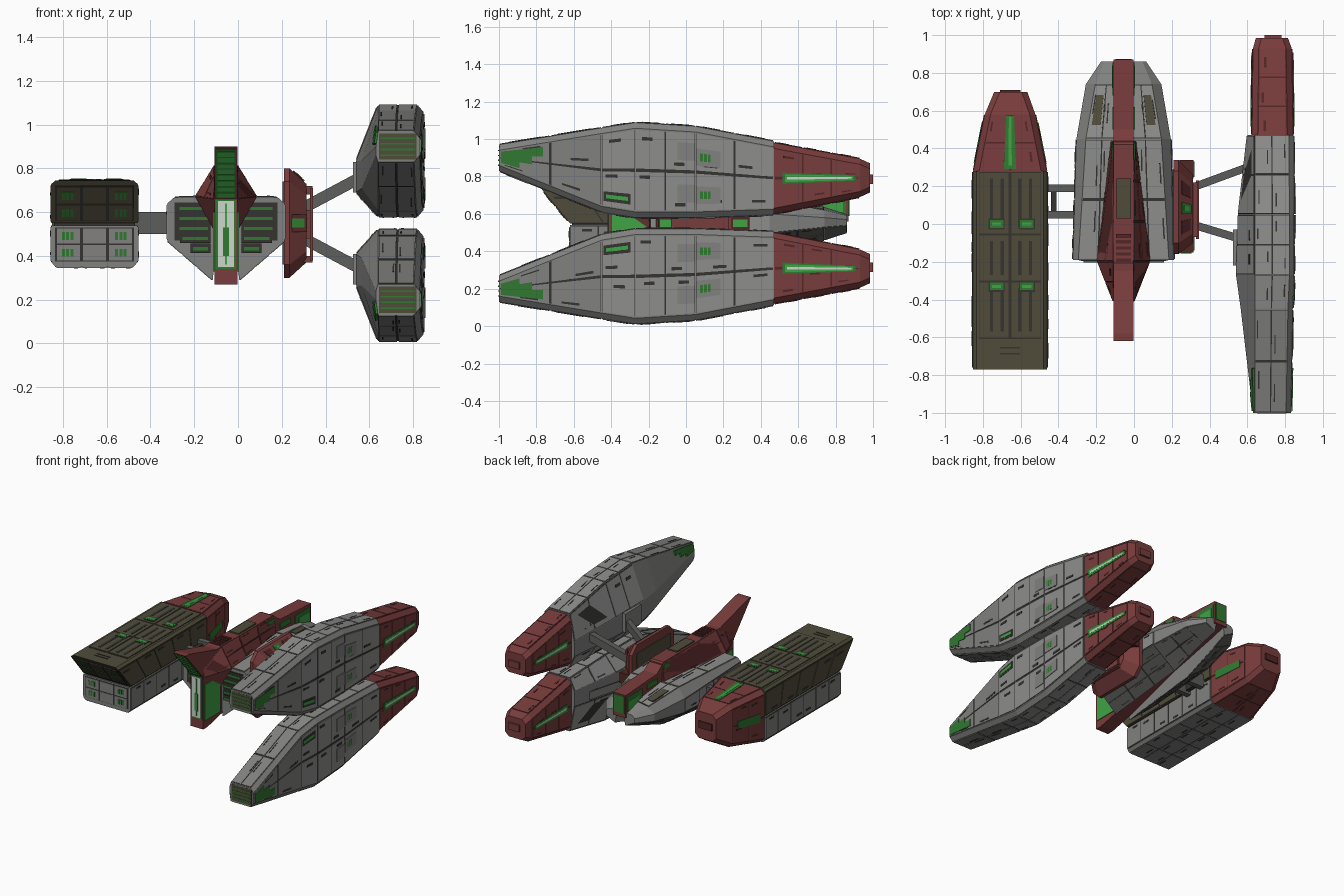
import bpy, bmesh, math, random
from mathutils import Vector as V

if "Cube" in bpy.data.objects:
    bpy.data.objects.remove(bpy.data.objects["Cube"])
random.seed(4)

def mat(name, r, g, b):
    m = bpy.data.materials.new(name)
    m.diffuse_color = (r, g, b, 1)
    m.use_nodes = True
    m.node_tree.nodes["Principled BSDF"].inputs["Base Color"].default_value = m.diffuse_color
    return m

GRAY = mat("hull_gray", .22, .22, .215)
LIGHT = mat("panel_gray", .27, .27, .265)
DGRAY = mat("dark_gray", .11, .11, .105)
DARK = mat("seam_dark", .035, .034, .03)
RED = mat("dull_red", .19, .045, .045)
DRED = mat("deep_red", .085, .02, .02)
OLIVE = mat("olive", .08, .073, .043)
GREEN = mat("green", .03, .19, .03)
BRIGHT = mat("bright_green", .05, .37, .06)
PALE = mat("pale_white", .6, .68, .6)

def make(name, verts, faces, m):
    me = bpy.data.meshes.new(name)
    me.from_pydata([tuple(v) for v in verts], [], faces)
    bm = bmesh.new()
    bm.from_mesh(me)
    bmesh.ops.recalc_face_normals(bm, faces=bm.faces)
    bm.to_mesh(me)
    bm.free()
    me.materials.append(m)
    o = bpy.data.objects.new(name, me)
    bpy.context.collection.objects.link(o)

def loft(name, rings, m):
    """Capped skin through rings; returns quads[segment][edge] for detailing."""
    n = len(rings[0])
    verts = [V(p) for r in rings for p in r]
    faces = [tuple(range(n)), tuple(range(len(verts) - n, len(verts)))]
    quads = []
    for i in range(len(rings) - 1):
        a, b = i * n, i * n + n
        ctr = sum(verts[a:b + n], V()) / (2 * n)
        row = []
        for k in range(n):
            j = (k + 1) % n
            f = (a + k, a + j, b + j, b + k)
            faces.append(f)
            row.append([verts[q] for q in f] + [ctr])
        quads.append(row)
    make(name, verts, faces, m)
    return quads

def box(name, x0, x1, y0, y1, z0, z1, m):
    loft(name, [[(x, y0, z0), (x, y1, z0), (x, y1, z1), (x, y0, z1)] for x in (x0, x1)], m)

def panels(name, quad, rects, m, h=.005):
    """Thin raised plates on a quad; rects are u0,u1,v0,v1 fractions."""
    a, b, c, d, ctr = [V(p) for p in quad]
    n = (c - a).cross(d - b).normalized()
    if n.dot((a + b + c + d) / 4 - ctr) < 0:
        n = -n
    P = lambda u, v: (a * (1 - u) + b * u) * (1 - v) + (d * (1 - u) + c * u) * v
    vs, fs = [], []
    for u0, u1, v0, v1 in rects:
        o = len(vs)
        base = [P(u0, v0), P(u1, v0), P(u1, v1), P(u0, v1)]
        vs += [p - n * .003 for p in base] + [p + n * h for p in base]
        fs += [(o, o+1, o+2, o+3), (o+4, o+5, o+6, o+7)]
        fs += [(o+i, o+(i+1) % 4, o+4+(i+1) % 4, o+4+i) for i in range(4)]
    make(name, vs, fs, m)

def detail(name, quad, nu, nv, m, slot=DARK, h=.005):
    """Grid of plates with dark seams and thin slots."""
    plates, slots = [], []
    for i in range(nu):
        for j in range(nv):
            u, v, du, dv = i / nu, j / nv, 1 / nu, 1 / nv
            plates.append((u + .04*du, u + .96*du, v + .025*dv, v + .975*dv))
            p, q = random.choice((.12, .2, .7, .78)), random.uniform(.1, .5)
            slots.append((u + p*du, u + (p + .08)*du, v + q*dv, v + (q + .35)*dv))
    panels(name + "_seams", quad, [(.02, .98, .01, .99)], slot, .002)
    panels(name + "_plates", quad, plates, m, h)
    panels(name + "_slots", quad, slots, slot, h + .002)

def octa(y, x0, x1, z0, z1, c=.03):
    return [(x0, y, z0 + c), (x0, y, z1 - c), (x0 + c, y, z1), (x1 - c, y, z1),
            (x1, y, z1 - c), (x1, y, z0 + c), (x1 - c, y, z0), (x0 + c, y, z0)]

# ---- pair of long nacelles on the right, mirrored about z = 0.55
def nring(y, zt, zb, xi, xo, flip):
    h = zt - zb
    r = [(.64, zt), (xo - .025, zt), (xo, zt - .03), (xo, zb + .03), (xo - .025, zb),
         (.64, zb), (xi, zb + h * .22), (xi, zb + h * .5)]
    return [(x, y, 1.1 - z if flip else z) for x, z in r]

for flip, nm in ((False, "upper"), (True, "lower")):
    Z = lambda z: 1.1 - z if flip else z
    S = [(-1, .97, .83, .63, .83), (-.45, 1.06, .61, .565, .84), (-.27, 1.088, .58, .54, .848),
         (.05, 1.068, .58, .55, .848), (.47, .988, .595, .6, .845)]
    q = loft(nm + "_nacelle_hull", [nring(*s, flip) for s in S], GRAY)
    for seg in (2, 3):
        for k, part, nu in ((2, "side", 2), (0, "top", 2), (4, "belly", 2), (7, "inner", 1), (5, "inner_low", 1)):
            detail(f"{nm}_nacelle_{part}{seg}", q[seg][k], nu, 2, LIGHT)
    for k in (0, 2, 4):
        detail(f"{nm}_shoulder{k}", q[1][k], 2, 1, LIGHT)
        detail(f"{nm}_nose{k}", q[0][k], 2, 2, GRAY)
    panels(nm + "_blocks_front", q[2][2], [(.14, .36, .7, .99), (.66, .88, .7, .99)], GRAY, .009)
    panels(nm + "_blocks_back", q[3][2], [(.2, .42, .01, .32), (.68, .9, .01, .32)], GRAY, .009)
    panels(nm + "_side_lights", q[3][2], [(u, u + .1, v, v + .035) for u in (.26, .74) for v in (.06, .11, .16)], GREEN, .0099)
    # nose windows on both flanks, stepped to a taper
    for k, f in ((2, 0), (7, 1)):
        w = [(.1, .8, .02, .2), (.1, .58, .2, .32), (.1, .34, .32, .43)]
        panels(f"{nm}_nose_window{k}", q[0][k], [(1 - b, 1 - a, c, d) if f else (a, b, c, d) for a, b, c, d in w], GREEN, .009)
    panels(nm + "_nose_lamp_frame", q[1][2], [(.79, .92, .05, .85)], DARK, .007)
    panels(nm + "_nose_lamp", q[1][2], [(.83, .88, .12, .78)], BRIGHT, .009)
    z0, z1 = sorted((Z(.84), Z(.96)))
    box(nm + "_intake", .645, .815, -1.001, -.99, z0, z1, OLIVE)
    for i in range(4):
        z = .857 + i * .026
        z0, z1 = sorted((Z(z), Z(z + .007)))
        box(f"{nm}_intake_slat{i}", .652, .808, -1.004, -.99, z0, z1, GREEN)
    # red tail
    T = [(.47, .625, .842, .6, .98), (.93, .63, .835, .69, .895), (.985, .645, .815, .715, .87)]
    q = loft(nm + "_tail", [octa(y, a, b, *sorted((Z(c), Z(d)))) for y, a, b, c, d in T], RED)
    for k, nu in ((0, 2), (2, 1), (4, 2), (6, 1)):
        detail(f"{nm}_tail_plates{k}", q[0][k], nu, 3, RED, DRED)
    for k in (0, 4):
        panels(f"{nm}_tail_light_frame{k}", q[0][k], [(.4, .6, .1, .95)], GREEN, .008)
        panels(f"{nm}_tail_light{k}", q[0][k], [(.43, .57, .13, .92)], BRIGHT, .009)
        panels(f"{nm}_tail_light_core{k}", q[0][k], [(.475, .525, .15, .9)], PALE, .0098)
    z0, z1 = sorted((Z(.76), Z(.81)))
    box(nm + "_tail_nub", .69, .78, .97, 1.0, z0, z1, RED)
    # struts to the bracket
    for k, (y0, y1) in enumerate(((.19, .3), (-.0, -.09))):
        loft(f"{nm}_strut{k}", [[(x, y + dy, Z(z + dz)) for dy, dz in ((-.022, -.03), (.022, -.03), (.022, .03), (-.022, .03))]
             for x, y, z in ((.3, y0, .62), (.6, y1, .78))], DGRAY)
    z0, z1 = sorted((Z(.69), Z(.83)))
    box(nm + "_strut_mount", .525, .6, -.22, -.03, z0, z1, GRAY)

# ---- red bracket between hull and struts
def bring(x, y0, y1, z0, z1, c):
    return [(x, y0 + c, z0), (x, y1 - c, z0), (x, y1, z0 + c), (x, y1, z1 - c),
            (x, y1 - c, z1), (x, y0 + c, z1), (x, y0, z1 - c), (x, y0, z0 + c)]
q = loft("bracket", [bring(.21, -.16, .34, .3, .8, .06), bring(.235, -.16, .34, .3, .8, .06),
                     bring(.312, -.1, .26, .37, .73, .05)], RED)
panels("bracket_lights", q[1][4], [(.42, .6, .2, .85)], GREEN, .006)
panels("bracket_light_core", q[1][4], [(.47, .55, .35, .7)], BRIGHT, .008)
panels("bracket_seams", q[1][4], [(.1, .3, .2, .8), (.7, .9, .2, .8)], DRED, .004)
box("bracket_inner_panel", .203, .212, -.11, .29, .36, .74, OLIVE)
box("bracket_bar", .328, .343, -.08, .23, .38, .71, RED)
for i, (a, b) in enumerate(((.37, .4), (.48, .61), (.68, .72))):
    box(f"bracket_link{i}", .3, .34, -.07, .22, a, b, RED)
for i, y in enumerate((-.14, .25)):
    box(f"bracket_lamp_base{i}", .24, .315, y - .01, y + .09, .51, .59, DRED)
    box(f"bracket_lamp{i}", .24, .32, y, y + .08, .53, .57, BRIGHT)
box("bracket_front_lamp", .245, .305, -.155, -.09, .53, .57, GREEN)
box("bracket_hull_link", .15, .22, .0, .2, .48, .62, DGRAY)

# ---- central gray hull, two mirrored halves
CX = -.055
for s, nm in ((1, "right"), (-1, "left")):
    H = [(-.19, [(.03, .67), (.24, .665), (.268, .64), (.268, .47), (.06, .29)]),
         (.45, [(.03, .67), (.2, .67), (.25, .6), (.25, .5), (.06, .36)]),
         (.74, [(.03, .64), (.15, .62), (.2, .58), (.2, .53), (.05, .46)]),
         (.86, [(.03, .6), (.1, .59), (.12, .57), (.12, .54), (.04, .5)])]
    q = loft(nm + "_hull", [[(CX + s * x, y, z) for x, z in p] for y, p in H], GRAY)
    detail(nm + "_hull_top", q[0][0], 2, 2, LIGHT)
    detail(nm + "_hull_side", q[0][2], 1, 4, LIGHT)
    detail(nm + "_hull_belly", q[0][3], 3, 3, DGRAY)
    detail(nm + "_hull_rear_top", q[1][0], 2, 1, LIGHT)
    detail(nm + "_hull_rear_belly", q[1][3], 2, 2, DGRAY)
    panels(nm + "_hull_stern_belly", q[2][3], [(.03, .97, .02, .98)], DGRAY, .004)
    panels(nm + "_hull_window", q[1][0], [(.58, .88, .25, .8)], OLIVE, .009)
    # front grille
    box(nm + "_hull_grille", *sorted((CX + s * .07, CX + s * .235)), -.194, -.185, .47, .645, DARK)
    for i in range(5):
        z = .61 - i * .046
        xo = min(.225, .02 + (z - .29) * 1.05)
        x0, x1 = sorted((CX + s * .07, CX + s * xo))
        box(f"{nm}_grille_base{i}", x0, x1, -.197, -.185, z - .012, z + .03, DARK)
        box(f"{nm}_grille_slat{i}", x0 + .012, x1 - .012, -.203, -.19, z, z + .014, GREEN)
    # spine side details
    xs = sorted((CX + s * .05, CX + s * .0585))
    box(nm + "_prow_screen", *xs, -.395, -.21, .33, .6, BRIGHT)
    box(nm + "_stern_light", *xs, .68, .855, .585, .71, GREEN)
    box(nm + "_stern_light_core", *sorted((CX + s * .05, CX + s * .061)), .72, .84, .61, .68, BRIGHT)
    box(nm + "_spine_light", *sorted((CX + s * .05, CX + s * .06)), .5, .62, .68, .72, GREEN)

# ---- red spine with raised prow fin
prof = [(-.62, .9), (-.41, .66), (-.41, .27), (-.36, .27), (-.18, .31), (.3, .45), (.87, .56),
        (.87, .73), (.5, .75), (.42, .81), (-.25, .81), (-.58, .9)]
loft("spine", [[(x, y, z) for y, z in prof] for x in (CX - .053, CX + .053)], RED)
def kring(y, w, t, mid, b):
    return [(CX + sx * k, y, z) for sx, k, z in
            ((-1, .05, t), (1, .05, t), (1, w, mid), (1, .05, b), (-1, .05, b), (-1, w, mid))]
q = loft("spine_flanks", [kring(-.41, .054, .72, .66, .6), kring(-.2, .14, .815, .67, .51),
                          kring(.44, .065, .8, .66, .5)], RED)
for k in (1, 5):
    detail(f"flank_plates{k}", q[1][k], 2, 3, RED, DRED, .004)
    detail(f"flank_prow{k}", q[0][k], 1, 2, RED, DRED, .004)
    panels(f"flank_light{k}", q[1][k], [(.1, .3, .85, .98) if k == 1 else (.7, .9, .85, .98)], GREEN, .008)
box("spine_hatch", CX - .038, CX + .038, .03, .24, .8, .819, OLIVE)
for i in range(5):
    box(f"spine_step{i}", CX - .04, CX + .04, -.2 + i * .032, -.182 + i * .032, .8, .82, DRED)
box("stern_light", CX - .042, CX + .042, .865, .874, .59, .72, GREEN)

# prow: pale strip, green edges and sloped louvres
box("prow_frame", CX - .045, CX + .045, -.414, -.4, .34, .66, GREEN)
box("prow_strip", CX - .036, CX + .036, -.417, -.4, .35, .65, PALE)
box("prow_strip_core", CX - .014, CX + .014, -.42, -.4, .4, .53, GREEN)
box("prow_strip_line", CX - .004, CX + .004, -.42, -.4, .36, .64, BRIGHT)
slope = [(CX - .045, -.41, .66), (CX + .045, -.41, .66), (CX + .045, -.62, .9), (CX - .045, -.62, .9), (CX, 0, .8)]
panels("prow_louvre_base", slope, [(0, 1, .03, .95)], GREEN, .003)
panels("prow_louvres", slope, [(.06, .94, .05 + i * .11, .135 + i * .11) for i in range(8)], BRIGHT, .006)

# ---- cargo pod on the left
def pod_top(y, yl):
    return [(-.852, yl, .55), (-.852, y, .73), (-.835, y, .745), (-.478, y, .745), (-.46, y, .73), (-.46, yl, .55)]
def pod_low(y):
    return [(-.852, y, .54), (-.46, y, .54), (-.46, y, .37), (-.478, y, .35), (-.835, y, .35), (-.852, y, .37)]
qt = loft("pod_upper", [pod_top(-.77, -.62), pod_top(.28, .28)], OLIVE)
ql = loft("pod_lower", [pod_low(-.62), pod_low(.28)], GRAY)
box("pod_seam", -.842, -.47, -.61, .27, .53, .56, DARK)
for k in (0, 4):
    detail(f"pod_side{k}", qt[0][k], 1, 5, OLIVE)
for k in (5, 1):
    detail(f"pod_low_side{k}", ql[0][k], 1, 6, GRAY)
detail("pod_belly", ql[0][3], 3, 5, GRAY)
top = qt[0][2]
vy = lambda y: (y + .77) / 1.05
cells = ((-.6, -.31), (-.3, -.06), (-.05, .27))
panels("pod_top_seams", top, [(.04, .96, vy(-.61), .995)], DARK, .001)
panels("pod_top_plates", top, [(u, u + .43, vy(a), vy(b)) for u in (.05, .52) for a, b in cells], OLIVE, .005)
panels("pod_top_slots", top, [(u, u + .05, vy(a + .03), vy(b - .03)) for u in (.2, .36, .62, .78) for a, b in cells], DARK, .007)
panels("pod_top_light_frames", top, [(u, u + .24, vy(y - .03), vy(y + .03)) for u in (.18, .63) for y in (0, -.33)], DARK, .0075)
panels("pod_top_lights", top, [(u, u + .2, vy(y - .02), vy(y + .02)) for u in (.2, .65) for y in (0, -.33)], GREEN, .0085)
panels("pod_top_light_cores", top, [(u, u + .14, vy(y - .008), vy(y + .008)) for u in (.23, .68) for y in (0, -.33)], BRIGHT, .0095)
panels("pod_prow_marks", top, [(.35, .65, vy(y), vy(y + .008)) for y in (-.69, -.66)], DARK, .003)
# pod front panels
upper = [(-.852, -.62, .55), (-.46, -.62, .55), (-.46, -.77, .73), (-.852, -.77, .73), (-.65, 0, .6)]
lower = [(-.852, -.62, .365), (-.46, -.62, .365), (-.46, -.62, .54), (-.852, -.62, .54), (-.65, 0, .45)]
for nm, q, m in (("upper", upper, OLIVE), ("lower", lower, GRAY)):
    panels(f"pod_front_{nm}_base", q, [(.04, .96, .06, .94)], DARK, .002)
    panels(f"pod_front_{nm}_plates", q, [(u, u + .27, v, v + .4) for u in (.06, .365, .67) for v in (.08, .52)], m, .005)
    panels(f"pod_front_{nm}_lights", q, [(u + i * .05, u + i * .05 + .035, v, v + .2)
           for u in (.12, .74) for v in (.18, .62) for i in range(3)], GREEN, .0075)

# red pod tail
q = loft("pod_tail", [octa(.28, -.85, -.462, .35, .745), octa(.58, -.79, -.522, .41, .728),
                      octa(.7, -.74, -.565, .48, .68)], RED)
for k in (0, 2, 4, 6):
    detail(f"pod_tail_plates{k}", q[0][k], 2, 2, RED, DRED, .004)
panels("pod_tail_strip", q[0][2], [(.4, .6, .04, .99)], GREEN, .008)
panels("pod_tail_strip_core", q[0][2], [(.47, .53, .1, .95)], BRIGHT, .009)
for k in (0, 4):
    panels(f"pod_tail_side_light{k}", q[0][k], [(.4, .6, .15, .85)], GREEN, .008)
box("pod_tail_vent", -.71, -.6, .69, .71, .56, .61, DRED)

# connector beams between pod and hull
for i, y in enumerate((.03, .17)):
    box(f"connector_beam{i}", -.48, -.29, y, y + .04, .5, .6, DGRAY)
box("connector_plate", -.44, -.41, .04, .2, .52, .58, DARK)
